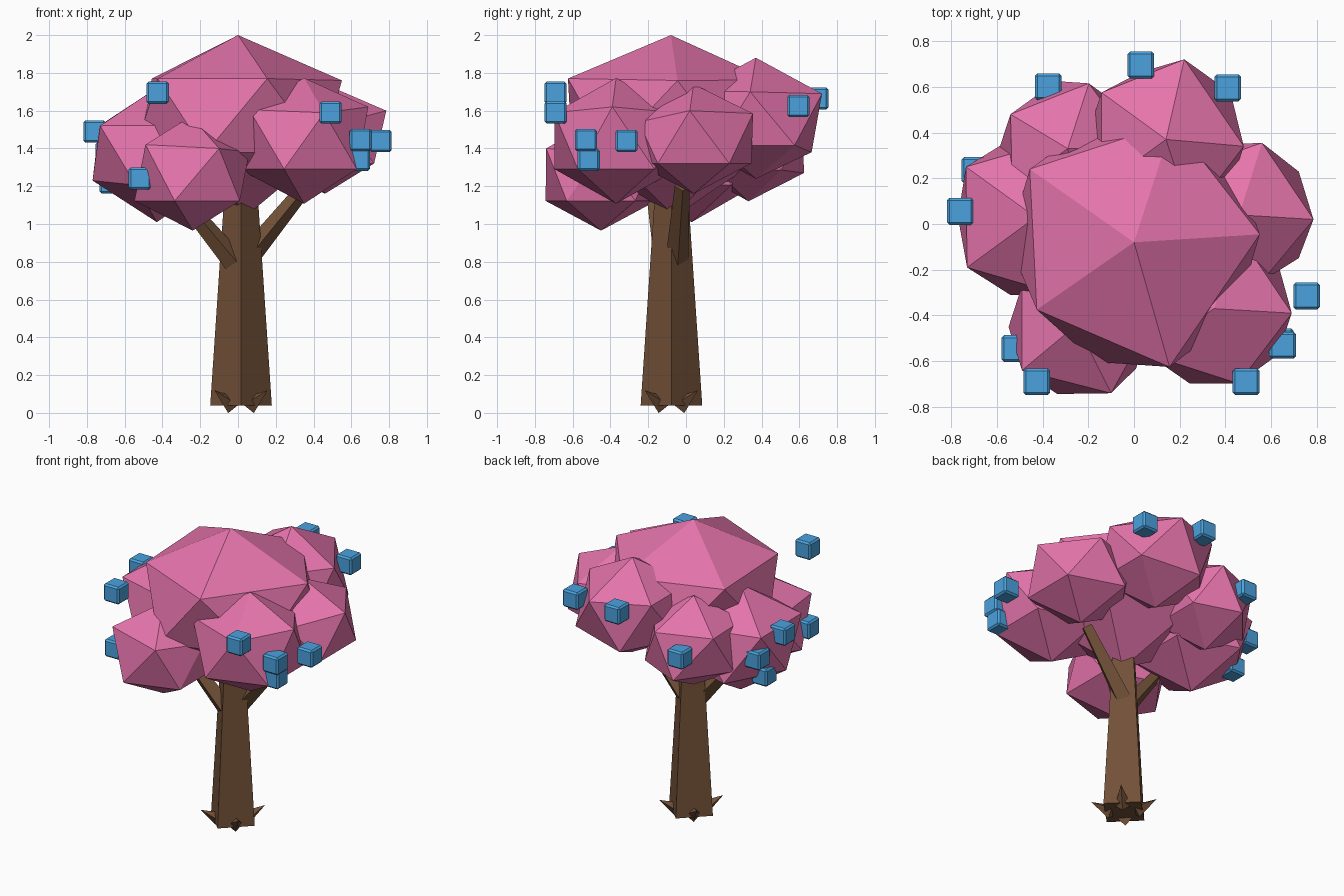
import bpy
import math
from mathutils import Vector

cube = bpy.data.objects.get("Cube")
if cube:
    bpy.data.objects.remove(cube, do_unlink=True)


def material(name, colour):
    mat = bpy.data.materials.new(name)
    mat.use_nodes = True
    mat.diffuse_color = (*colour, 1)
    mat.node_tree.nodes["Principled BSDF"].inputs["Base Color"].default_value = (*colour, 1)
    return mat


PINK = material("blossom pink", (0.78, 0.175, 0.41))
BROWN = material("bark brown", (0.17, 0.083, 0.04))
BLUE = material("fruit blue", (0.07, 0.365, 0.74))


def finish(name, mat):
    obj = bpy.context.object
    obj.name = name
    obj.data.materials.append(mat)
    return obj


def limb(name, start, end, r_start, r_end):
    """Four-sided tapered limb between two points."""
    start, end = Vector(start), Vector(end)
    axis = end - start
    bpy.ops.mesh.primitive_cone_add(vertices=4, radius1=r_start, radius2=r_end,
                                    depth=axis.length, location=(start + end) / 2)
    obj = finish(name, BROWN)
    if axis.x or axis.y:
        obj.rotation_euler = axis.to_track_quat('Z', 'Y').to_euler()


def blossom(name, centre, radius, height, corners=()):
    """Squashed icosahedron clump; the vertex nearest each corner moves there."""
    bpy.ops.mesh.primitive_ico_sphere_add(subdivisions=1, radius=1, location=centre)
    obj = finish(name, PINK)
    for v in obj.data.vertices:
        v.co = Vector((v.co.x * radius, v.co.y * radius, v.co.z * height))
    for corner in corners:
        goal = Vector(corner) - Vector(centre)
        min(obj.data.vertices, key=lambda v: (v.co - goal).length).co = goal


# Trunk
TX, TY = 0.016, -0.077
limb("trunk", (TX, TY, 0.04), (TX, TY, 1.22), 0.163, 0.084)

# Roots, one out of each trunk face
for i in range(4):
    a = math.radians(45 + 90 * i)
    c, s = math.cos(a), math.sin(a)
    limb(f"root_{i + 1}", (TX + 0.07 * c, TY + 0.07 * s, 0.042),
         (TX + 0.2 * c, TY + 0.2 * s, 0.12), 0.05, 0)

# Branches
limb("left_branch", (0.025, -0.05, 0.79), (0.36, -0.02, 1.2), 0.062, 0.04)
limb("right_branch", (-0.02, -0.11, 0.80), (-0.35, -0.18, 1.2), 0.06, 0.035)

# Crown
blossom("crown_top", (0, -0.08, 1.57), 0.615, 0.43,
        [(0.55, -0.045, 1.76), (0.155, -0.625, 1.77), (-0.425, -0.375, 1.77),
         (-0.456, 0.24, 1.77), (0.04, -0.06, 1.04)])
blossom("crown_left", (0.46, 0.04, 1.45), 0.36, 0.29,
        [(0.56, 0.355, 1.585), (0.785, 0.02, 1.6), (0.56, -0.25, 1.54)])
blossom("crown_back_left", (0.14, 0.37, 1.56), 0.39, 0.32,
        [(0.22, 0.72, 1.69), (0.48, 0.34, 1.7), (0.03, 0.665, 1.38)])
blossom("crown_back_right", (-0.29, 0.33, 1.42), 0.335, 0.3,
        [(-0.54, 0.48, 1.55), (-0.34, 0.625, 1.27)])
blossom("crown_right", (-0.43, 0.03, 1.365), 0.4, 0.355,
        [(-0.735, 0.25, 1.52), (-0.73, -0.19, 1.52), (-0.77, 0.03, 1.23)])
blossom("crown_front_right", (-0.24, -0.45, 1.25), 0.345, 0.285,
        [(-0.1, -0.74, 1.4), (-0.49, -0.64, 1.42), (0.06, -0.45, 1.38),
         (-0.25, -0.44, 1.57)])
blossom("crown_front_left", (0.35, -0.37, 1.44), 0.385, 0.333,
        [(0.69, -0.39, 1.62), (0.06, -0.57, 1.605)])

# Cube fruit
FRUIT = [(-0.76, 0.055, 1.49), (-0.695, 0.235, 1.375), (-0.675, 0.13, 1.22),
         (-0.52, -0.545, 1.24), (-0.425, -0.69, 1.695), (-0.375, 0.6, 1.435),
         (0.03, 0.695, 1.665), (0.41, 0.595, 1.625), (0.49, -0.69, 1.59),
         (0.65, -0.53, 1.445), (0.64, -0.515, 1.34), (0.755, -0.315, 1.44)]
for i, place in enumerate(FRUIT):
    bpy.ops.mesh.primitive_cube_add(size=0.117, location=place)
    fruit = finish(f"fruit_{i + 1}", BLUE)
    bevel = fruit.modifiers.new("Bevel", 'BEVEL')
    bevel.width = 0.011
    bevel.segments = 1
